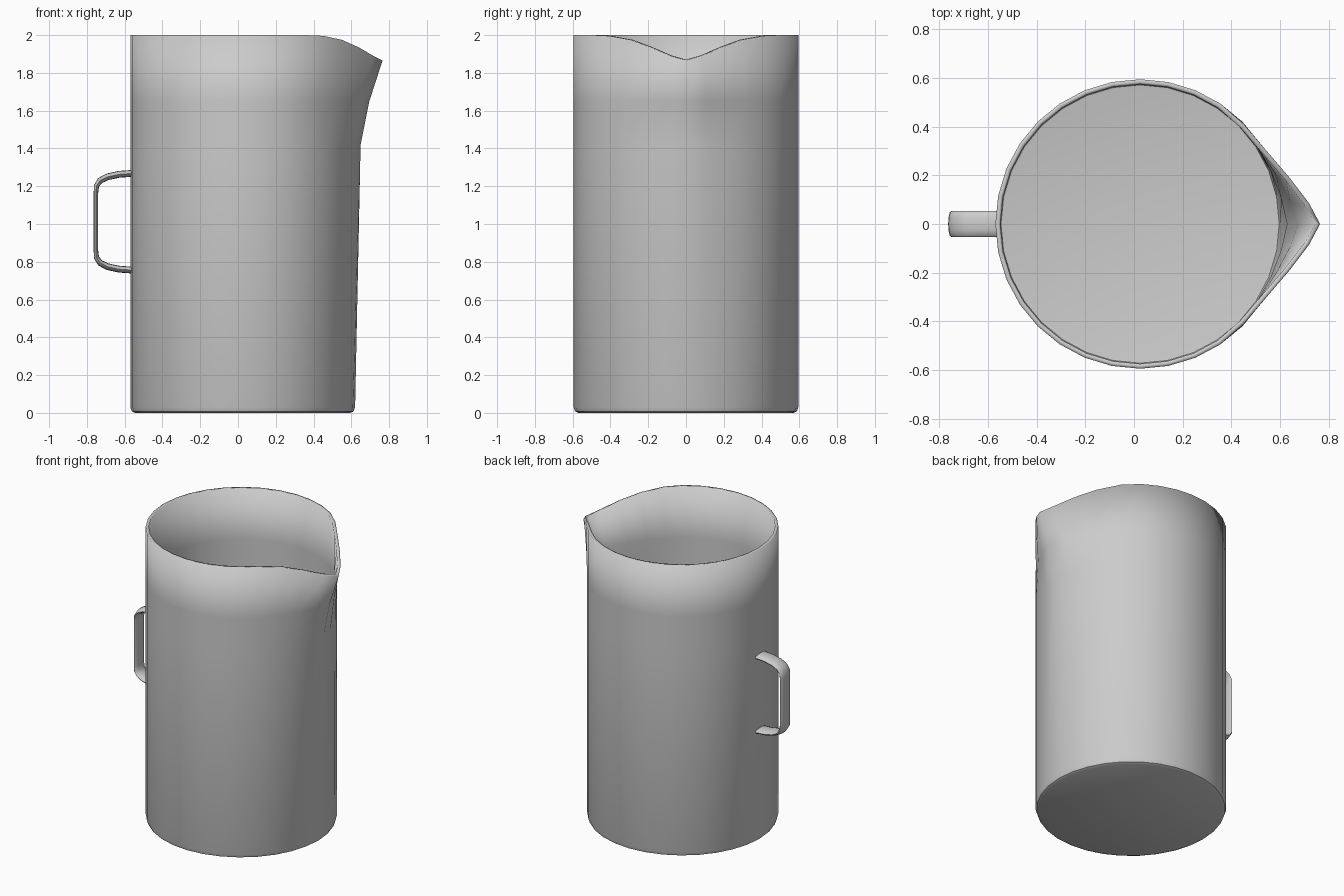
import bpy, bmesh, math
from mathutils import Vector

cube = bpy.data.objects.get("Cube")
if cube:
    bpy.data.objects.remove(cube)

grey = bpy.data.materials.new("light_grey")
grey.use_nodes = True
COLOUR = (0.6, 0.6, 0.6, 1)
grey.diffuse_color = COLOUR
grey.node_tree.nodes["Principled BSDF"].inputs["Base Color"].default_value = COLOUR

SEGMENTS = 32
RADIUS = 0.595
CENTRE_X = 0.025


def make_object(name, bm, angle):
    bmesh.ops.recalc_face_normals(bm, faces=bm.faces)
    mesh = bpy.data.meshes.new(name)
    bm.to_mesh(mesh)
    bm.free()
    mesh.materials.append(grey)
    obj = bpy.data.objects.new(name, mesh)
    bpy.context.collection.objects.link(obj)
    bpy.ops.object.select_all(action="DESELECT")
    obj.select_set(True)
    bpy.context.view_layer.objects.active = obj
    bpy.ops.object.shade_smooth_by_angle(angle=math.radians(angle))
    return obj


def bridge(bm, rings):
    for a, b in zip(rings, rings[1:]):
        n = len(a)
        for i in range(n):
            j = (i + 1) % n
            bm.faces.new((a[i], a[j], b[j], b[i]))


# Jug body: stacked rings, pulled outward and down into a spout towards +x
spout_rim = [(0.765, 0, 1.865), (0.72, 0.085, 1.888), (0.64, 0.19, 1.935),
             (0.55, 0.295, 1.975), (0.452, 0.41, 1.996)]
# height, radius, spout strength
levels = [(0, RADIUS - 0.025, 0), (0.008, RADIUS - 0.008, 0), (0.03, RADIUS, 0),
          (1.42, RADIUS, 0.2), (1.65, RADIUS, 0.52), (2, RADIUS, 1)]

bm = bmesh.new()
rings = []
for z, radius, strength in levels:
    ring = []
    for i in range(SEGMENTS):
        a = math.tau * i / SEGMENTS
        p = Vector((CENTRE_X + radius * math.cos(a), radius * math.sin(a), z))
        k = min(i, SEGMENTS - i)
        if k < len(spout_rim):
            x, y, rim_z = spout_rim[k]
            side = 1 if i == k else -1
            w = strength ** (1 + 0.2 * k)
            p.x += (x - p.x) * w
            p.y += (side * y - p.y) * w
            if z == 2:
                p.z = rim_z
        ring.append(bm.verts.new(p))
    rings.append(ring)
bridge(bm, rings)
bm.faces.new(rings[0])
body = make_object("jug_body", bm, 35)
wall = body.modifiers.new("wall", "SOLIDIFY")
wall.thickness = 0.02
wall.offset = -1

# Handle: flattened oval section swept along a rounded bracket
MID_Z = 1.012
half = [(-0.56, 0.256), (-0.63, 0.251), (-0.69, 0.238), (-0.73, 0.218),
        (-0.749, 0.19), (-0.752, 0.155)]
path = [Vector((x, 0, MID_Z + h)) for x, h in half]
path += [Vector((x, 0, MID_Z - h)) for x, h in reversed(half)]
bm = bmesh.new()
rings = []
for i, p in enumerate(path):
    along = (path[min(i + 1, len(path) - 1)] - path[max(i - 1, 0)]).normalized()
    out = along.cross(Vector((0, 1, 0)))
    thick = 0.012 + 0.006 * abs(along.x)
    ring = []
    for s in range(12):
        a = math.tau * s / 12
        ring.append(bm.verts.new(p + out * thick * math.sin(a)
                                 + Vector((0, 0.054 * math.cos(a), 0))))
    rings.append(ring)
bridge(bm, rings)
bm.faces.new(rings[0])
bm.faces.new(rings[-1])
make_object("handle", bm, 50)
